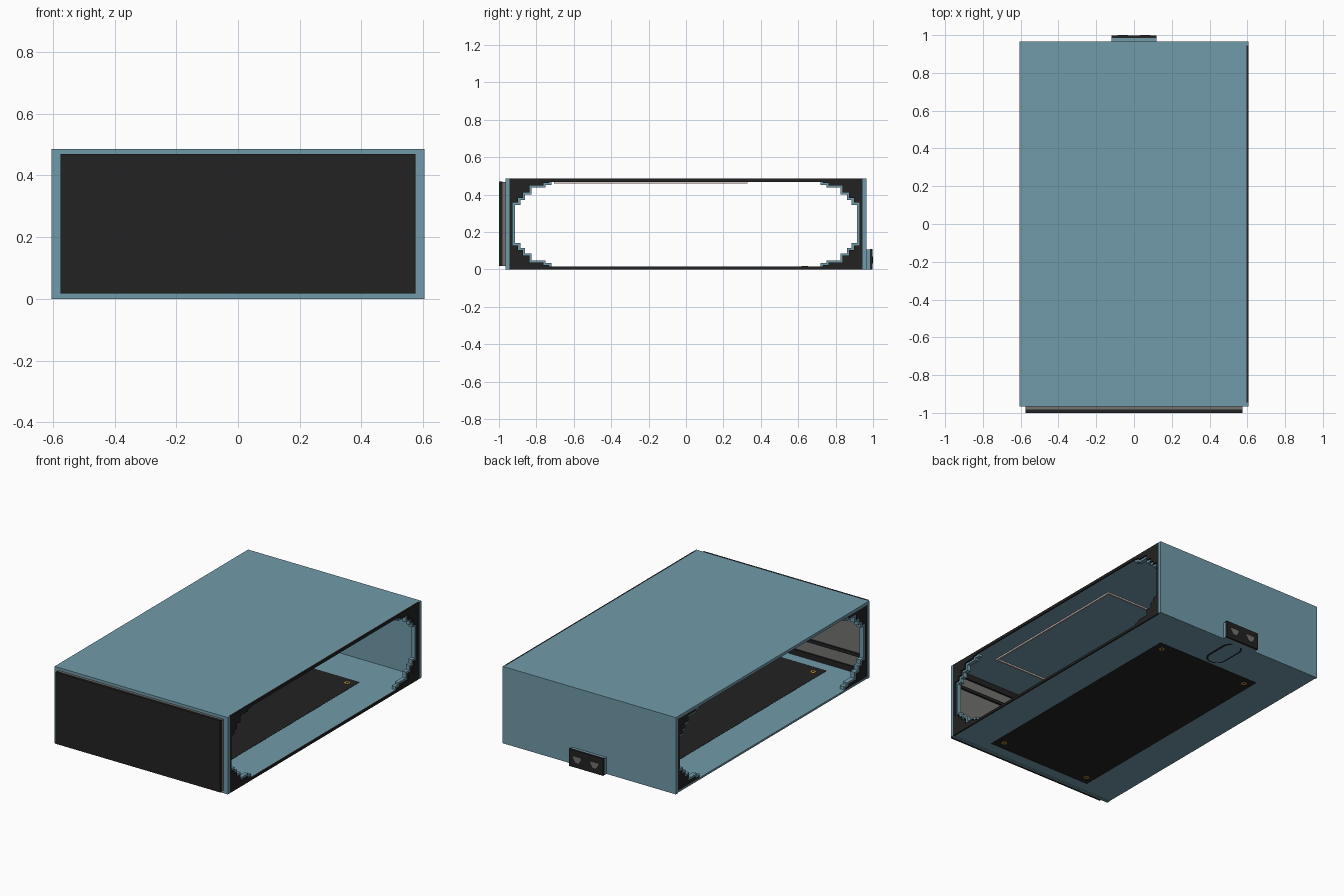
import bpy, bmesh, math
from mathutils import Vector

if "Cube" in bpy.data.objects:
    bpy.data.objects.remove(bpy.data.objects["Cube"], do_unlink=True)


def material(name, rgb):
    m = bpy.data.materials.new(name)
    m.use_nodes = True
    m.diffuse_color = (*rgb, 1)
    bsdf = m.node_tree.nodes["Principled BSDF"]
    bsdf.inputs["Base Color"].default_value = (*rgb, 1)
    bsdf.inputs["Roughness"].default_value = 0.7
    return m


BLUE = material("dusty blue", (0.165, 0.328, 0.402))
BLACK = material("black", (0.016, 0.016, 0.016))
GREY = material("grey", (0.17, 0.17, 0.165))
GOLD = material("gold", (0.5, 0.27, 0.03))
PALE = material("pale pink", (0.72, 0.6, 0.55))


def prism(name, pts, axis, a, b, mat):
    """Extrude a 2D outline along an axis from a to b."""
    place = {"x": lambda u, v: (a, u, v),
             "y": lambda u, v: (u, a, v),
             "z": lambda u, v: (u, v, a)}[axis]
    shift = Vector([(b - a) if axis == k else 0 for k in "xyz"])
    bm = bmesh.new()
    face = bm.faces.new([bm.verts.new(place(u, v)) for u, v in pts])
    out = bmesh.ops.extrude_face_region(bm, geom=[face], use_keep_orig=True)
    top = [g for g in out["geom"] if isinstance(g, bmesh.types.BMVert)]
    bmesh.ops.translate(bm, verts=top, vec=shift)
    bmesh.ops.recalc_face_normals(bm, faces=bm.faces)
    me = bpy.data.meshes.new(name)
    bm.to_mesh(me)
    bm.free()
    me.materials.append(mat)
    ob = bpy.data.objects.new(name, me)
    bpy.context.collection.objects.link(ob)
    return ob


def box(name, x, y, z, mat):
    return prism(name, [(x[0], y[0]), (x[1], y[0]), (x[1], y[1]), (x[0], y[1])],
                 "z", z[0], z[1], mat)


def pill(half, y0, y1, n=10):
    """Rounded slot outline along y."""
    arc = [math.pi * i / n for i in range(n + 1)]
    return ([(half * math.cos(t), y1 - half + half * math.sin(t)) for t in arc] +
            [(-half * math.cos(t), y0 + half - half * math.sin(t)) for t in arc])


# Stepped side opening: (distance from centre, height from mid level)
MID = 0.2425
STEPS = [(.915, .1025), (.885, .1025), (.885, .1275), (.86, .1275), (.86, .1575),
         (.825, .1575), (.825, .1945), (.75, .1945), (.75, .2075), (.72, .2075),
         (.72, .2245)]


def end_outline(sign, outer, z0, z1, grow):
    steps = [(y + grow, min(h + grow, .2245)) for y, h in STEPS]
    pts = [(outer, z0), (steps[-1][0], z0)]
    pts += [(y, MID - h) for y, h in reversed(steps)]
    pts += [(y, MID + h) for y, h in steps]
    pts += [(steps[-1][0], z1), (outer, z1)]
    return [(sign * y, z) for y, z in pts]


# Shell
box("top_panel", (-.605, .595), (-.95, .95), (.467, .485), BLUE)
box("floor_panel", (-.605, .595), (-.95, .95), (.003, .015), BLUE)
box("back_wall", (-.605, .605), (.945, .965), (0, .485), BLUE)
box("front_top_lip", (-.605, .605), (-.965, -.945), (.467, .485), BLUE)
box("front_bottom_lip", (-.605, .605), (-.965, -.945), (0, .018), BLUE)
for side, s in (("left", 1), ("right", -1)):
    box(f"front_post_{side}", sorted((s * .575, s * .605)), (-.965, -.945), (0, .485), BLUE)

# Side walls and their black cover plates, with the stepped ends
for end, s in (("front", -1), ("back", 1)):
    prism(f"left_wall_{end}", end_outline(s, .948, .006, .48, 0), "x", .57, .595, BLUE)
    prism(f"right_wall_{end}", end_outline(s, .948, .006, .48, 0), "x", -.6, -.57, BLUE)
    prism(f"left_cover_{end}", end_outline(s, .945, 0, .485, .012), "x", .595, .605, BLACK)
    prism(f"right_cover_{end}", end_outline(s, .945, .014, .468, .012), "x", -.604, -.6, BLACK)
box("left_cover_top", (.595, .605), (-.732, .732), (.467, .485), BLACK)
box("left_cover_bottom", (.595, .605), (-.732, .732), (0, .015), BLACK)

# Front panel with its grey backing and inner bars
box("front_panel", (-.575, .575), (-1, -.982), (.018, .47), BLACK)
box("front_backing", (-.574, .574), (-.982, -.955), (.0185, .4665), GREY)
for i, (z0, z1) in enumerate(((.016, .05), (.12, .14), (.35, .37), (.43, .466))):
    box(f"backing_bar_{i + 1}", (-.572, .572), (-.956, -.944), (z0, z1), BLACK)

# Floor board with gold fixings
box("floor_board", (-.37, .37), (-.875, .685), (.001, .0165), BLACK)
for x in (-.317, .317):
    for y in (-.816, .635):
        ring = [(x + .017 * math.cos(t * math.pi / 6), y + .017 * math.sin(t * math.pi / 6))
                for t in range(12)]
        prism("board_fixing", ring, "z", 0.0002, .018, GOLD)
        hole = [(x + (u - x) * .45, y + (v - y) * .45) for u, v in ring]
        prism("fixing_hole", hole, "z", 0, .0185, BLACK)

# Cable slot under the floor
prism("cable_slot_rim", pill(.065, .70, .96), "z", .0015, .004, BLACK)
prism("cable_slot_cover", pill(.053, .712, .948), "z", .0005, .004, BLUE)

# Thin rectangular trim under the top panel
X, Y0, Y1, W = .475, -.705, .33, .01
for y in (Y0, Y1 - W):
    box("ceiling_trim", (-X, X), (y, y + W), (.458, .468), PALE)
for x in (-X, X - W):
    box("ceiling_trim", (x, x + W), (Y0 + W, Y1 - W), (.458, .468), PALE)

# Socket block on the back
box("socket_base", (-.12, .12), (.96, .985), (0, .105), BLUE)
box("socket_plate", (-.12, .12), (.985, .998), (0, .108), BLACK)
for cx in (-.06, .06):
    shape = [(-.028, .07), (-.028, .058), (-.012, .032), (.012, .032), (.028, .058), (.028, .07)]
    prism("socket", [(cx + u, v) for u, v in shape], "y", .997, 1.0, GREY)
